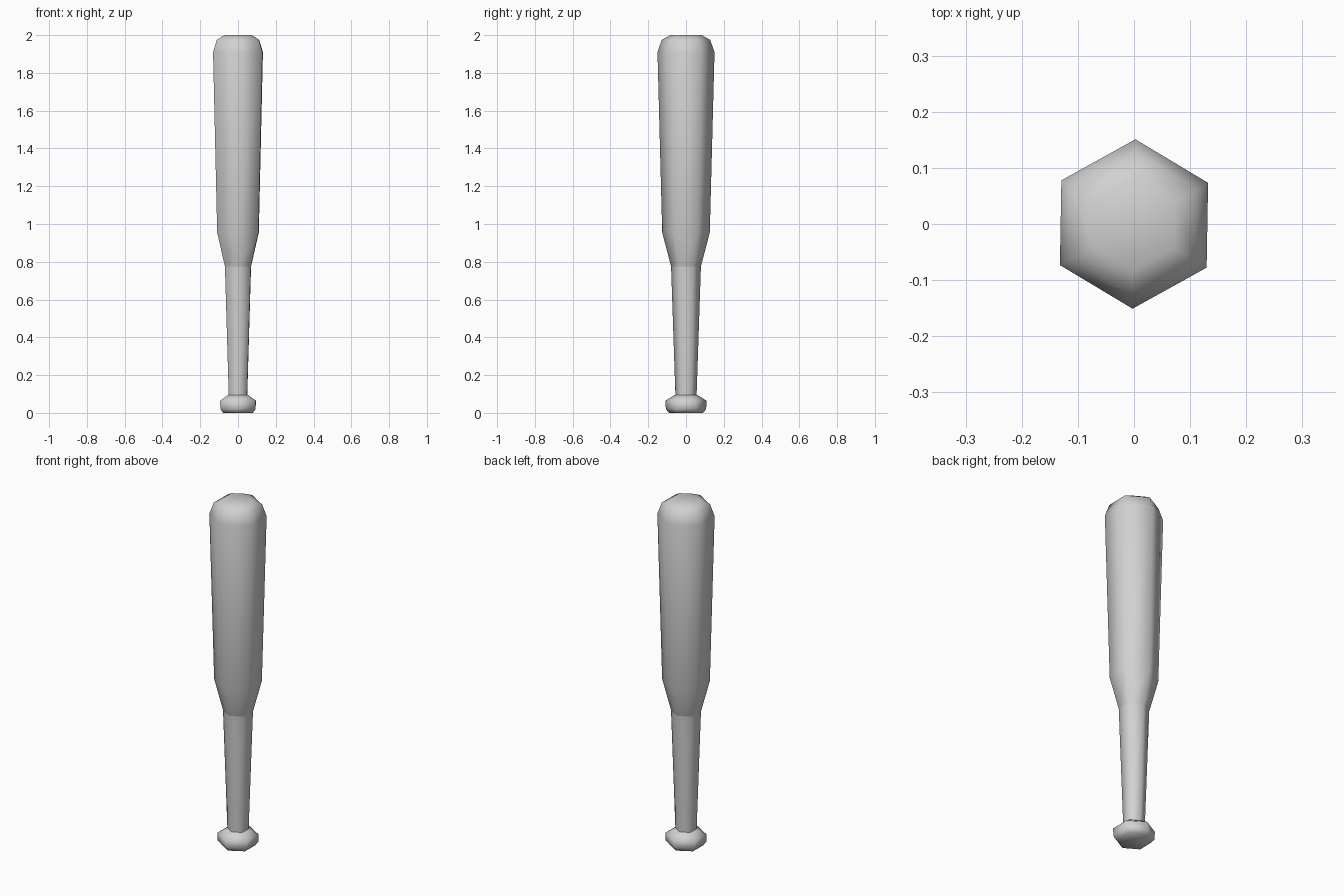
import bpy
import bmesh
from math import cos, sin, radians

if "Cube" in bpy.data.objects:
    bpy.data.objects.remove(bpy.data.objects["Cube"], do_unlink=True)

SIDES = 6
TURN = radians(89)  # corners almost exactly on the y axis

grey = bpy.data.materials.new("light_grey")
grey.use_nodes = True
colour = (0.64, 0.64, 0.64, 1)
grey.diffuse_color = colour
grey.node_tree.nodes["Principled BSDF"].inputs["Base Color"].default_value = colour


def turned_part(name, profile, cap_bottom=False, cap_top=False):
    """Six-sided turned shape from (radius, height) pairs, bottom to top."""
    bm = bmesh.new()
    rings = []
    for radius, height in profile:
        angles = [TURN + radians(360 / SIDES * i) for i in range(SIDES)]
        rings.append([bm.verts.new((radius * cos(a), radius * sin(a), height))
                      for a in angles])
    for low, high in zip(rings, rings[1:]):
        for i in range(SIDES):
            j = (i + 1) % SIDES
            bm.faces.new((low[i], low[j], high[j], high[i]))
    if cap_bottom:
        bm.faces.new(rings[0][::-1])
    if cap_top:
        bm.faces.new(rings[-1])
    for face in bm.faces:
        face.smooth = True
    mesh = bpy.data.meshes.new(name)
    bm.to_mesh(mesh)
    bm.free()
    mesh.materials.append(grey)
    part = bpy.data.objects.new(name, mesh)
    bpy.context.collection.objects.link(part)
    return part


# Rounded knob at the foot of the handle
turned_part("knob", [(0.09, 0), (0.107, 0.02), (0.108, 0.065), (0.06, 0.095)],
            cap_bottom=True, cap_top=True)

# Slim tapering handle
turned_part("handle", [(0.056, 0.09), (0.079, 0.775)])

# Wide barrel with a shoulder and a rounded tip
turned_part("barrel", [(0.079, 0.775), (0.126, 0.955), (0.151, 1.91),
                       (0.128, 1.975), (0.083, 2.0)], cap_top=True)
